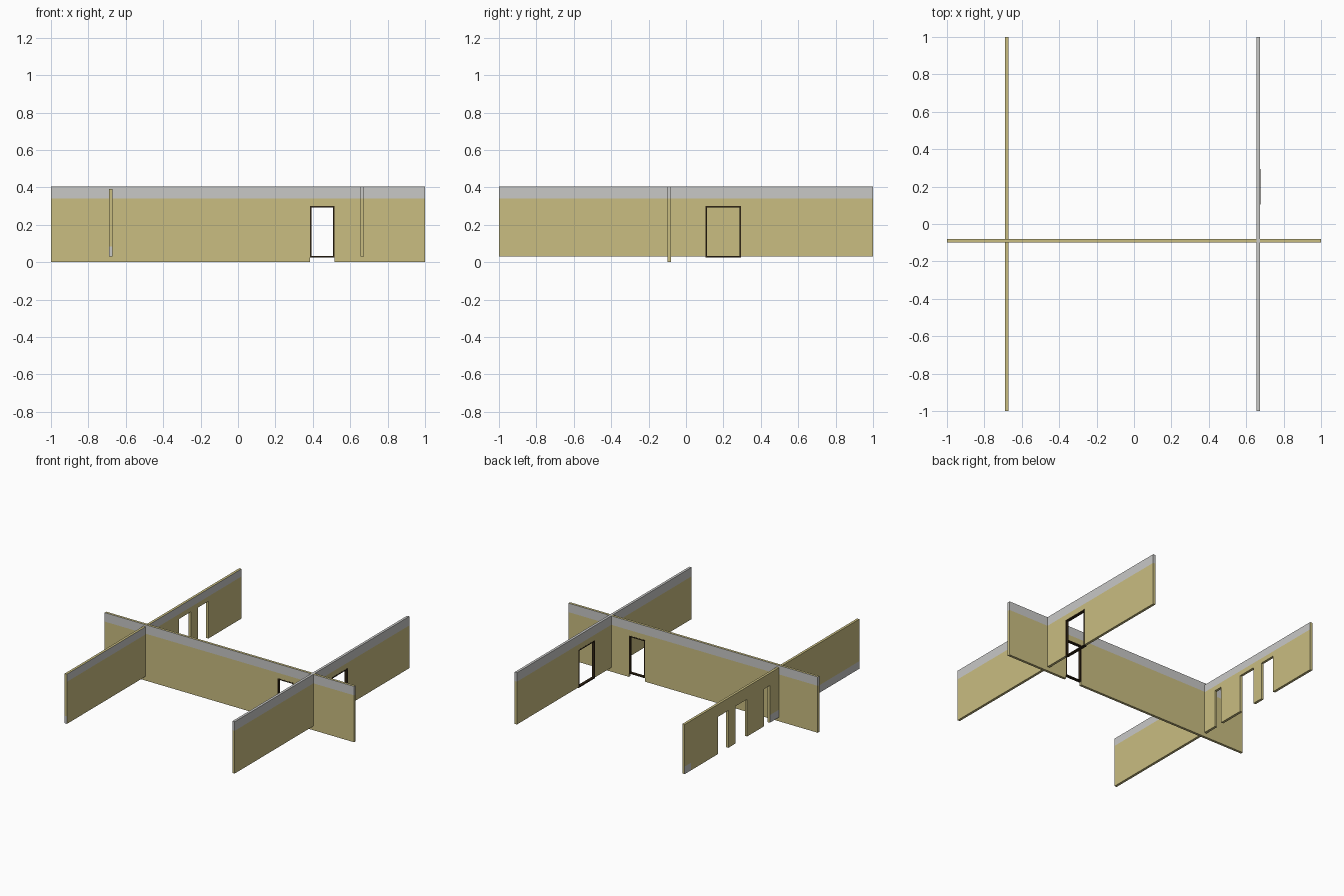
import bpy, bmesh
from mathutils import Vector

if "Cube" in bpy.data.objects:
    bpy.data.objects.remove(bpy.data.objects["Cube"])

def mat(name, rgb):
    m = bpy.data.materials.new(name)
    m.diffuse_color = (*rgb, 1)
    m.use_nodes = True
    m.node_tree.nodes["Principled BSDF"].inputs["Base Color"].default_value = m.diffuse_color
    return m

TAN = mat("tan_plaster", (0.585, 0.51, 0.22))
GREY = mat("grey_band", (0.58, 0.58, 0.565))
DARK = mat("dark_frame", (0.03, 0.018, 0.007))
T = 0.018  # wall thickness


def finish(bm, name, mats):
    bmesh.ops.remove_doubles(bm, verts=bm.verts, dist=1e-5)
    me = bpy.data.meshes.new(name)
    bm.to_mesh(me)
    bm.free()
    for m in mats:
        me.materials.append(m)
    ob = bpy.data.objects.new(name, me)
    bpy.context.collection.objects.link(ob)


def place(axis, offset, u, w, z):
    """Wall coordinates (along, across, up) to model coordinates."""
    return Vector((u, offset + w, z)) if axis == 'x' else Vector((offset + w, u, z))


def wall(name, axis, offset, z0, z1, openings, bands, rule, extra_u=()):
    """Wall as a cell grid; cells in openings (u0, u1, top) are left out."""
    us = sorted({-1, 1, *extra_u, *[v for o in openings for v in o[:2]]})
    zs = sorted({z0, z1, *bands, *[o[2] for o in openings]})

    def solid(i, j):
        if not (0 <= i < len(us) - 1 and 0 <= j < len(zs) - 1):
            return False
        u, z = (us[i] + us[i + 1]) / 2, (zs[j] + zs[j + 1]) / 2
        return not any(a < u < b and z < top for a, b, top in openings)

    bm = bmesh.new()

    def quad(pts, n):
        pts = [place(axis, offset, *p) for p in pts]
        n = place(axis, 0, *n)
        if (pts[1] - pts[0]).cross(pts[2] - pts[1]).dot(n) < 0:
            pts.reverse()
        f = bm.faces.new([bm.verts.new(p) for p in pts])
        f.material_index = int(rule(sum(pts, Vector()) / 4, n))

    h = T / 2
    for i in range(len(us) - 1):
        for j in range(len(zs) - 1):
            if not solid(i, j):
                continue
            a, b, c, d = us[i], us[i + 1], zs[j], zs[j + 1]
            for s in (-h, h):
                quad([(a, s, c), (b, s, c), (b, s, d), (a, s, d)], (0, s, 0))
            for k, u in ((-1, a), (1, b)):
                if not solid(i + k, j):
                    quad([(u, -h, c), (u, h, c), (u, h, d), (u, -h, d)], (k, 0, 0))
            for k, z in ((-1, c), (1, d)):
                if not solid(i, j + k):
                    quad([(a, -h, z), (b, -h, z), (b, h, z), (a, h, z)], (0, 0, k))
    finish(bm, name, [TAN, GREY])


def frame(name, axis, offset, u0, u1, z0, z1):
    """Thin dark frame lining a door opening."""
    bm = bmesh.new()
    t, h = 0.008, T / 2 + 0.001
    for a, b, c, d in ((u0, u0 + t, z0, z1), (u1 - t, u1, z0, z1),
                       (u0 + t, u1 - t, z0, z0 + t), (u0 + t, u1 - t, z1 - t, z1)):
        g = bmesh.ops.create_cube(bm, size=1)
        for v in g['verts']:
            v.co = place(axis, offset, a if v.co.x < 0 else b,
                         h if v.co.y > 0 else -h, c if v.co.z < 0 else d)
    bmesh.ops.recalc_face_normals(bm, faces=bm.faces)
    finish(bm, name, [DARK])


# colour rules: True means grey
def long_rule(c, n):
    return c.z > 0.34 and abs(n.z) < 0.01

def right_rule(c, n):
    return c.z > 0.34

def left_rule(c, n):
    if abs(n.z) > 0:
        return False
    if n.x > 0:
        return c.z > 0.335
    low = c.z < 0.085
    return low and (c.y < 0.02 or c.y > 0.93) and (n.x < 0 or n.y < 0)


# long wall with one doorway
wall("long_wall", 'x', -0.09, 0.0, 0.405, [(0.385, 0.515, 0.30)], [0.34], long_rule)
frame("long_wall_door_frame", 'x', -0.09, 0.385, 0.515, 0.025, 0.30)

# right cross wall with one doorway
wall("right_wall", 'y', 0.665, 0.03, 0.4055, [(0.105, 0.295, 0.30)], [0.34], right_rule)
frame("right_wall_door_frame", 'y', 0.665, 0.105, 0.295, 0.025, 0.30)

# left cross wall with three openings
wall("left_wall", 'y', -0.681, 0.03, 0.39,
     [(0.025, 0.09, 0.30), (0.285, 0.42, 0.30), (0.50, 0.62, 0.30)],
     [0.085, 0.335], left_rule, extra_u=(0.93,))
